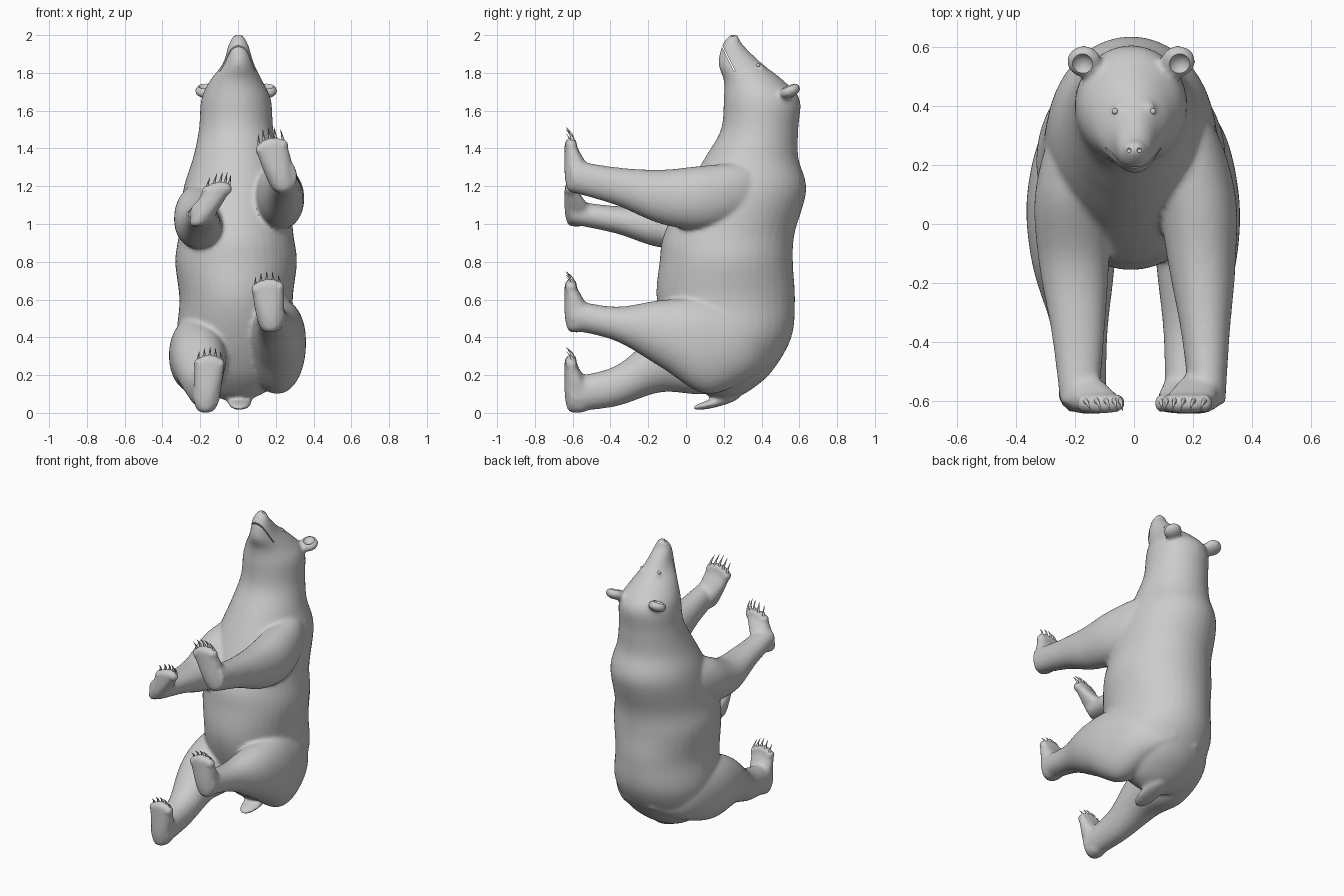
import bpy, bmesh, math
from mathutils import Vector as V, Matrix

if "Cube" in bpy.data.objects:
    bpy.data.objects.remove(bpy.data.objects["Cube"])


def spline(rings, sub=6):
    # Catmull-Rom refinement of (centre, half axis a, half axis b) rings
    out, n = [], len(rings)
    for i in range(n - 1):
        p, q = rings[i], rings[i + 1]
        o, r = rings[max(i - 1, 0)], rings[min(i + 2, n - 1)]
        for s in range(sub):
            t = s / sub
            out.append([p[k].lerp(q[k], t) + t * (1 - t) / 2 * (
                (1 - t) * (2 * p[k] - o[k] - q[k]) + t * (2 * q[k] - p[k] - r[k])) for k in range(3)])
    return out + [rings[-1]]


def loft(bm, rings, power=2.0, seg=40):
    def f(c):
        return math.copysign(abs(c) ** (2 / power), c)
    angles = [2 * math.pi * i / seg for i in range(seg)]
    loops = [[bm.verts.new(c + a * f(math.cos(t)) + b * f(math.sin(t))) for t in angles]
             for c, a, b in spline(rings)]
    faces = [bm.faces.new(loops[0]), bm.faces.new(loops[-1][::-1])]
    for l, m in zip(loops, loops[1:]):
        for i in range(seg):
            j = (i + 1) % seg
            faces.append(bm.faces.new((l[i], m[i], m[j], l[j])))
    bmesh.ops.recalc_face_normals(bm, faces=faces)


def ball(bm, centre, radii, tilt=0.0):
    m = Matrix.Translation(centre) @ Matrix.Rotation(tilt, 4, 'X') @ Matrix.Diagonal((*radii, 1))
    bmesh.ops.create_uvsphere(bm, u_segments=24, v_segments=16, radius=1, matrix=m)


def finish(bm, name):
    me = bpy.data.meshes.new(name)
    bm.to_mesh(me)
    bm.free()
    me.shade_smooth()
    ob = bpy.data.objects.new(name, me)
    bpy.context.collection.objects.link(ob)
    return ob


bear, claws = bmesh.new(), bmesh.new()

# torso, neck and head: z, belly y, back y, half width
torso = [(.07, .15, .24, .07), (.12, .08, .34, .17), (.22, -.01, .455, .26), (.4, -.1, .558, .312),
         (.6, -.155, .577, .3), (.8, -.14, .566, .322), (.95, -.115, .575, .303), (1.18, 0, .637, .28),
         (1.35, .1, .595, .228), (1.5, .185, .594, .197), (1.66, .2, .602, .184), (1.76, .2, .515, .138),
         (1.85, .172, .402, .082), (1.95, .193, .3, .052), (2.003, .235, .268, .02)]
loft(bear, [(V((-.01 if z < 1.8 else .002, (y0 + y1) / 2, z)), V((w, 0, 0)), V((0, (y1 - y0) / 2, 0)))
            for z, y0, y1, w in torso])


# legs run along -y in even steps; each section is x min, x max, z min, z max
def leg(*sections):
    rings = [(V(((x0 + x1) / 2, .35 - .24 * i, (z0 + z1) / 2)), V(((x1 - x0) / 2, 0, 0)),
              V((0, 0, (z1 - z0) / 2))) for i, (x0, x1, z0, z1) in enumerate(sections)]
    # the root tapers off inside the torso
    c, a, b = rings[0]
    loft(bear, [(V((c.x * .4, .5, c.z)), a * .3, b * .4)] + rings, 2.1)


leg((.06, .26, 1.04, 1.32), (.08, .343, .97, 1.31), (.115, .345, 1, 1.287), (.16, .325, 1.1, 1.3), (.19, .31, 1.17, 1.34))
leg((-.26, -.08, .97, 1.22), (-.335, -.08, .89, 1.2), (-.323, -.085, .875, 1.1), (-.28, -.1, .95, 1.095), (-.25, -.12, 1, 1.125))
leg((.06, .285, .19, .53), (.06, .355, .1, .605), (.075, .347, .24, .597), (.1, .28, .38, .562), (.105, .245, .44, .6))
leg((-.29, -.08, .18, .5), (-.362, -.06, .1, .52), (-.347, -.065, .11, .44), (-.275, -.09, .035, .25), (-.235, -.095, .006, .19))


# paws with toes and curved claws; the soles face -y, slant turns the toe row
def paw(heel, toe, w, claw, slant):
    h, t = V((heel[0], 0, heel[1])), V((toe[0], 0, toe[1]))
    up = (t - h).normalized()
    side = V((math.cos(slant), 0, math.sin(slant)))
    point = up.lerp(V((0, 0, 1)), .5)
    pad = [(-.01, .3, .06, .03), (.08, .68, .125, .012), (.35, .88, .14, 0), (.75, .98, .08, 0), (.93, .82, .055, 0)]
    loft(bear, [(h.lerp(t, s) + V((0, d / 2 - .643 + back, 0)), side * w * k, V((0, d / 2, 0)))
                for s, k, d, back in pad], 2.3)
    for i in range(-2, 3):
        root = t + side * (i * w * .39) - up * (.022 + .006 * i * i)
        ball(bear, root + V((0, -.608, 0)), (w * .27, .032, w * .36))
        loft(claws, [(root + point * (.01 + claw * s) - side * (i * s * .003)
                      + V((0, -.598 - .036 * s ** 2, 0)),
                      side * .009 * (1.1 - s), V((0, .011 * (1.1 - s), 0))) for s in (0, .5, 1)], 2, 10)


paw((.25, 1.17), (.165, 1.45), .085, .075, .2)
paw((-.215, .99), (-.09, 1.22), .078, .07, .1)
paw((.18, .43), (.152, .705), .085, .055, .1)
paw((-.172, .004), (-.148, .305), .08, .055, 0)

# tail, ears, brows and nose tip
ball(bear, (.008, .16, .055), (.066, .13, .024), .25)
for s in (-1, 1):
    ball(bear, (-.01 + s * .16, .552, 1.705), (.06, .058, .036), .45)
    ball(bear, (s * .052, .395, 1.832), (.022, .022, .018))
ball(bear, (.002, .257, 1.976), (.04, .027, .026))
body = finish(bear, 'bear_body')

# mouth slit, ear cups and nostrils are carved out
cut = bmesh.new()
bmesh.ops.create_cube(cut, size=1, matrix=Matrix.Translation((0, .222, 1.88))
                      @ Matrix.Rotation(.46, 4, 'X') @ Matrix.Diagonal((.2, .006, .16, 1)))
for s in (-1, 1):
    ball(cut, (-.01 + s * .166, .538, 1.748), (.04, .042, .036), .45)
    ball(cut, (s * .018, .25, 1.997), (.009, .008, .009))
cutter = finish(cut, 'carving_cutter')
cutter.hide_render = True

# blend all body parts into one smooth skin
m = body.modifiers.new('blend', 'REMESH')
m.mode, m.voxel_size, m.use_smooth_shade = 'VOXEL', .011, True
m = body.modifiers.new('soften', 'SMOOTH')
m.factor, m.iterations = .5, 10
m = body.modifiers.new('carve', 'BOOLEAN')
m.operation, m.object, m.solver = 'DIFFERENCE', cutter, 'EXACT'
bpy.context.view_layer.objects.active = body
body.select_set(True)
for name in ('blend', 'soften', 'carve'):
    bpy.ops.object.modifier_apply(modifier=name)
bpy.data.objects.remove(cutter)
bpy.ops.object.shade_smooth_by_angle(angle=math.radians(45))

# claws and eyes
finish(claws, 'claws')
eyes = bmesh.new()
for s in (-1, 1):
    ball(eyes, (s * .064, .382, 1.84), (.011, .011, .011))
finish(eyes, 'eyes')
